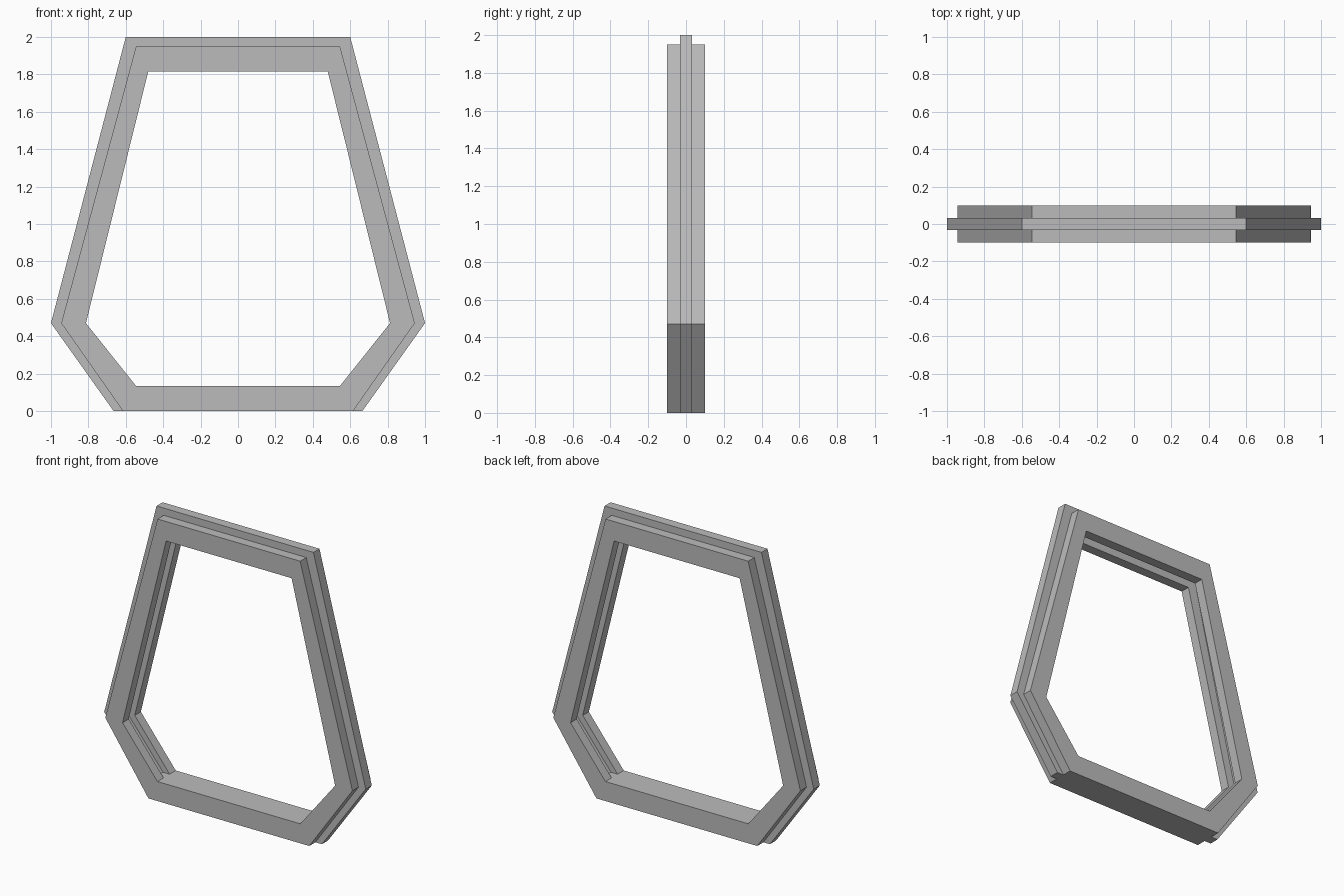
import bpy
import bmesh

cube = bpy.data.objects.get("Cube")
if cube:
    bpy.data.objects.remove(cube, do_unlink=True)

GREY = (0.5, 0.5, 0.5, 1.0)
mat = bpy.data.materials.new("plain grey")
mat.use_nodes = True
mat.diffuse_color = GREY
mat.node_tree.nodes["Principled BSDF"].inputs["Base Color"].default_value = GREY

BOTTOM, SILL, WAIST, HALF = 0.0, 0.135, 0.47, 0.1
LIP = 0.033  # half depth of the raised middle band


def hexagon(top, waist, foot):
    """Six-sided outline, mirrored in x, from its right-hand corners."""
    right = [foot, waist, top]
    return right + [(-x, z) for x, z in reversed(right)]


# Outlines of the outer layers and of the middle band, which is shifted outward
side_outer = hexagon((0.545, 1.95), (0.945, WAIST), (0.615, BOTTOM))
side_inner = hexagon((0.48, 1.815), (0.813, WAIST), (0.546, SILL))
mid_outer = hexagon((0.6, 2.0), (1.0, WAIST), (0.665, BOTTOM))
mid_inner = hexagon((0.535, 1.865), (0.868, WAIST), (0.596, SILL))

# Stepped cross-section, swept around the six corners as a closed loop
section = [
    (side_outer, -HALF), (side_outer, -LIP), (mid_outer, -LIP),
    (mid_outer, LIP), (side_outer, LIP), (side_outer, HALF),
    (side_inner, HALF), (side_inner, LIP), (mid_inner, LIP),
    (mid_inner, -LIP), (side_inner, -LIP), (side_inner, -HALF),
]

bm = bmesh.new()
rings = [[bm.verts.new((x, y, z)) for x, z in outline] for outline, y in section]
for i, ring in enumerate(rings):
    following = rings[(i + 1) % len(rings)]
    for j in range(len(ring)):
        k = (j + 1) % len(ring)
        corners = (ring[j], ring[k], following[k], following[j])
        # The steps vanish along the flat bottom, so skip empty faces there
        face = bm.faces.new(corners)
        if face.calc_area() < 1e-6:
            bm.faces.remove(face)
bmesh.ops.recalc_face_normals(bm, faces=bm.faces)

mesh = bpy.data.meshes.new("window_frame")
bm.to_mesh(mesh)
bm.free()
mesh.materials.append(mat)
frame = bpy.data.objects.new("window_frame", mesh)
bpy.context.collection.objects.link(frame)
